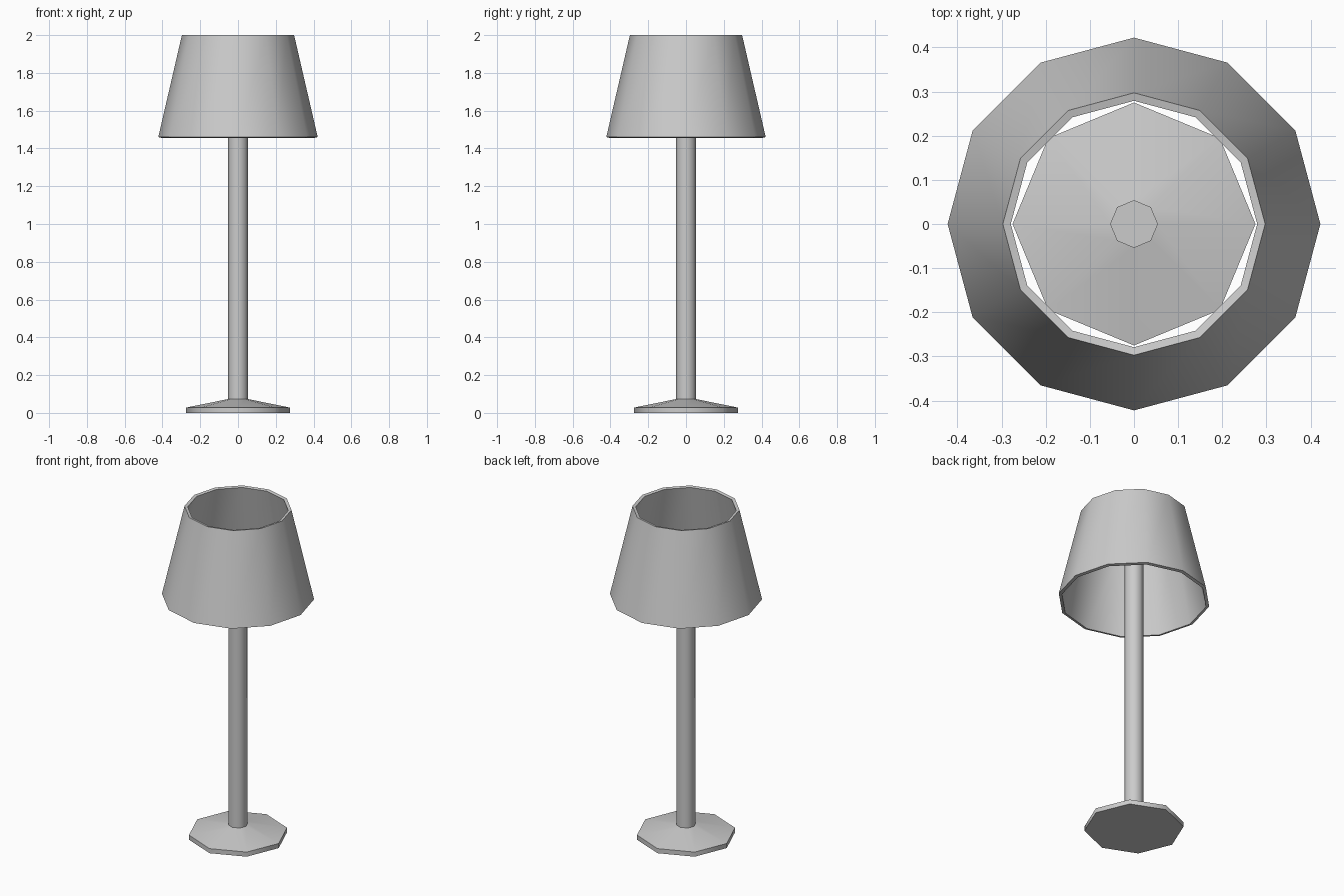
import bpy
import bmesh
from math import radians, cos, sin, tau

if "Cube" in bpy.data.objects:
    bpy.data.objects.remove(bpy.data.objects["Cube"])


def lathe(name, profile, sides, closed=False, cap_start=False, cap_end=False):
    """Spin a (radius, z) profile around z with the given number of sides."""
    bm = bmesh.new()
    rings = [[bm.verts.new((r * cos(tau * i / sides), r * sin(tau * i / sides), z))
              for i in range(sides)] for r, z in profile]
    pairs = list(zip(rings, rings[1:]))
    if closed:
        pairs.append((rings[-1], rings[0]))
    for a, b in pairs:
        for i in range(sides):
            j = (i + 1) % sides
            bm.faces.new((a[i], a[j], b[j], b[i]))
    if cap_start:
        bm.faces.new(rings[0][::-1])
    if cap_end:
        bm.faces.new(rings[-1])
    mesh = bpy.data.meshes.new(name)
    bm.to_mesh(mesh)
    bm.free()
    obj = bpy.data.objects.new(name, mesh)
    bpy.context.collection.objects.link(obj)
    bpy.ops.object.select_all(action='DESELECT')
    obj.select_set(True)
    bpy.context.view_layer.objects.active = obj
    bpy.ops.object.shade_smooth_by_angle(angle=radians(60))
    return obj


# Octagonal foot with a gently sloped top
lathe("base", [(0.275, 0), (0.275, 0.028), (0.054, 0.073)], 8, cap_start=True)

# Stem rising from the foot and ending inside the shade
lathe("stem", [(0.054, 0.073), (0.054, 1.75)], 8, cap_end=True)

# Twelve-sided tapered shade, open at both ends, with wall thickness
lathe("lampshade", [(0.422, 1.460), (0.297, 2.0), (0.279, 1.996), (0.404, 1.456)],
      12, closed=True)
